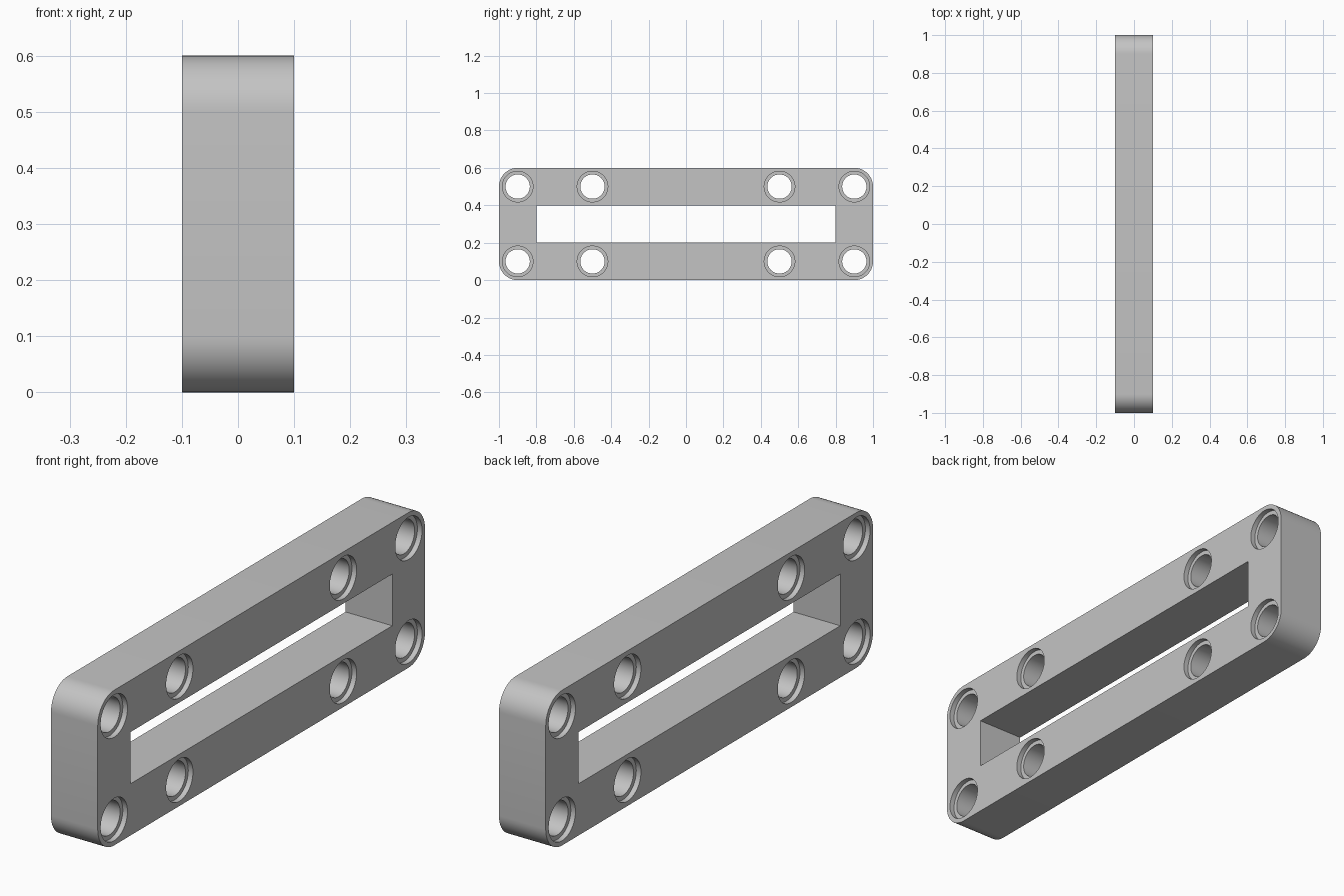
import bpy
import math
from mathutils import Matrix

cube = bpy.data.objects.get("Cube")
if cube:
    bpy.data.objects.remove(cube, do_unlink=True)

THICK, RADIUS = 0.2, 0.1
HOLE_R, RECESS_R, RECESS_DEPTH = 0.065, 0.082, 0.02

grey = bpy.data.materials.new("light grey")
grey.use_nodes = True
colour = (0.55, 0.55, 0.55, 1)
grey.diffuse_color = colour
grey.node_tree.nodes["Principled BSDF"].inputs["Base Color"].default_value = colour


def box(name, size, z):
    bpy.ops.mesh.primitive_cube_add(size=1, location=(0, 0, z))
    obj = bpy.context.object
    obj.name = name
    obj.data.transform(Matrix.Diagonal((*size, 1)))
    return obj


def cylinder(name, radius, depth, x, y, z):
    bpy.ops.mesh.primitive_cylinder_add(
        vertices=48, radius=radius, depth=depth,
        location=(x, y, z), rotation=(0, math.pi / 2, 0))
    bpy.context.object.name = name
    return bpy.context.object


def cut(target, cutter):
    mod = target.modifiers.new("cut", 'BOOLEAN')
    mod.operation = 'DIFFERENCE'
    mod.solver = 'EXACT'
    mod.object = cutter
    bpy.context.view_layer.objects.active = target
    bpy.ops.object.modifier_apply(modifier=mod.name)
    bpy.data.objects.remove(cutter, do_unlink=True)


# Long plate with four rounded corners
frame = box("beam_frame", (THICK, 2, 0.6), 0.3)
weights = frame.data.attributes.new("bevel_weight_edge", 'FLOAT', 'EDGE')
for edge in frame.data.edges:
    a, b = (frame.data.vertices[i].co for i in edge.vertices)
    weights.data[edge.index].value = float(abs(a.x - b.x) > 0.01)
bevel = frame.modifiers.new("round corners", 'BEVEL')
bevel.limit_method = 'WEIGHT'
bevel.width = RADIUS
bevel.segments = 12
bpy.ops.object.modifier_apply(modifier=bevel.name)

# Central slot
cut(frame, box("slot_cutter", (1, 1.6, 0.2), 0.3))

# Pin holes, recessed on both faces
for y in (-0.9, -0.5, 0.5, 0.9):
    for z in (0.1, 0.5):
        cut(frame, cylinder("hole_cutter", HOLE_R, 1, 0, y, z))
        for side in (-1, 1):
            cut(frame, cylinder("recess_cutter", RECESS_R, RECESS_DEPTH * 2,
                                side * THICK / 2, y, z))

# Finish
frame.data.materials.clear()
frame.data.materials.append(grey)
bpy.ops.object.select_all(action='DESELECT')
frame.select_set(True)
bpy.context.view_layer.objects.active = frame
bpy.ops.object.shade_smooth_by_angle(angle=math.radians(30))
